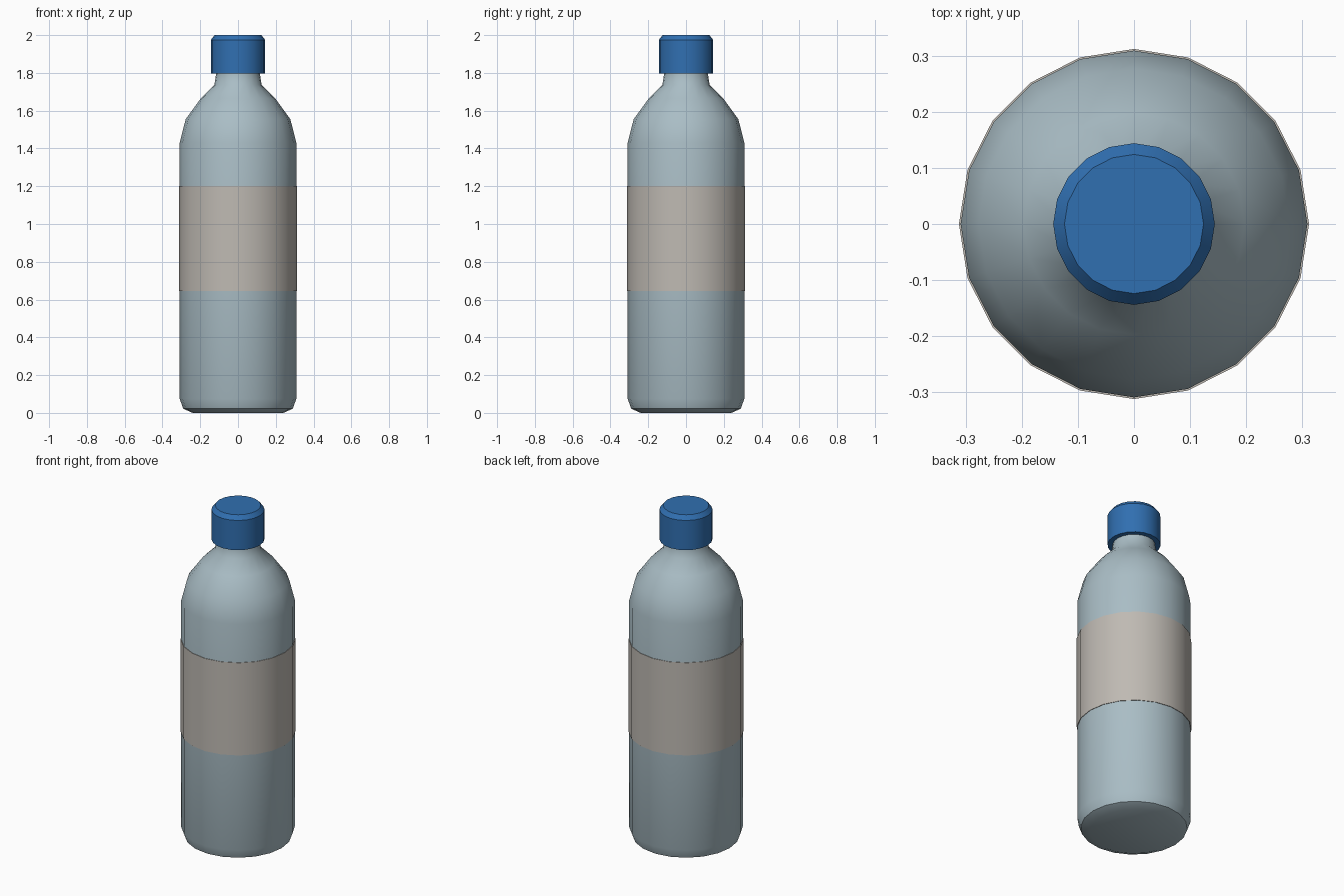
import bpy, bmesh, math

if "Cube" in bpy.data.objects:
    bpy.data.objects.remove(bpy.data.objects["Cube"])

SIDES = 20


def lathe(name, profile, color, cap_bottom=True, cap_top=True, angle=30):
    """Revolve (radius, z) points about z into a smooth-by-angle object."""
    bm = bmesh.new()
    rings = []
    for r, z in profile:
        rings.append([bm.verts.new((r * math.cos(2 * math.pi * i / SIDES),
                                    r * math.sin(2 * math.pi * i / SIDES), z))
                      for i in range(SIDES)])
    for low, high in zip(rings, rings[1:]):
        for i in range(SIDES):
            j = (i + 1) % SIDES
            bm.faces.new((low[i], low[j], high[j], high[i]))
    if cap_bottom:
        bm.faces.new(rings[0][::-1])
    if cap_top:
        bm.faces.new(rings[-1])
    mesh = bpy.data.meshes.new(name)
    bm.to_mesh(mesh)
    bm.free()
    obj = bpy.data.objects.new(name, mesh)
    bpy.context.collection.objects.link(obj)
    mat = bpy.data.materials.new(name + "_color")
    mat.diffuse_color = color
    mat.use_nodes = True
    mat.node_tree.nodes["Principled BSDF"].inputs["Base Color"].default_value = mat.diffuse_color
    mesh.materials.append(mat)
    bpy.ops.object.select_all(action='DESELECT')
    obj.select_set(True)
    bpy.context.view_layer.objects.active = obj
    bpy.ops.object.shade_smooth_by_angle(angle=math.radians(angle))
    return obj


# Bottle body with rounded foot, domed shoulder and short neck
lathe("bottle_body",
      [(0.24, 0.0), (0.29, 0.022), (0.309, 0.075), (0.309, 1.43),
       (0.277, 1.555), (0.197, 1.665), (0.125, 1.737), (0.115, 1.80),
       (0.115, 1.90)],
      (0.40, 0.51, 0.56, 1), angle=40)

# Label sleeve wrapped around the middle
lathe("label", [(0.309, 0.645), (0.312, 0.645), (0.312, 1.20), (0.309, 1.20)],
      (0.52, 0.49, 0.45, 1), cap_bottom=False, cap_top=False)

# Screw cap with bevelled top and open underside around the neck
lathe("screw_cap",
      [(0.115, 1.90), (0.115, 1.797), (0.144, 1.797), (0.144, 1.975), (0.124, 2.0)],
      (0.03, 0.16, 0.44, 1), cap_bottom=False)
